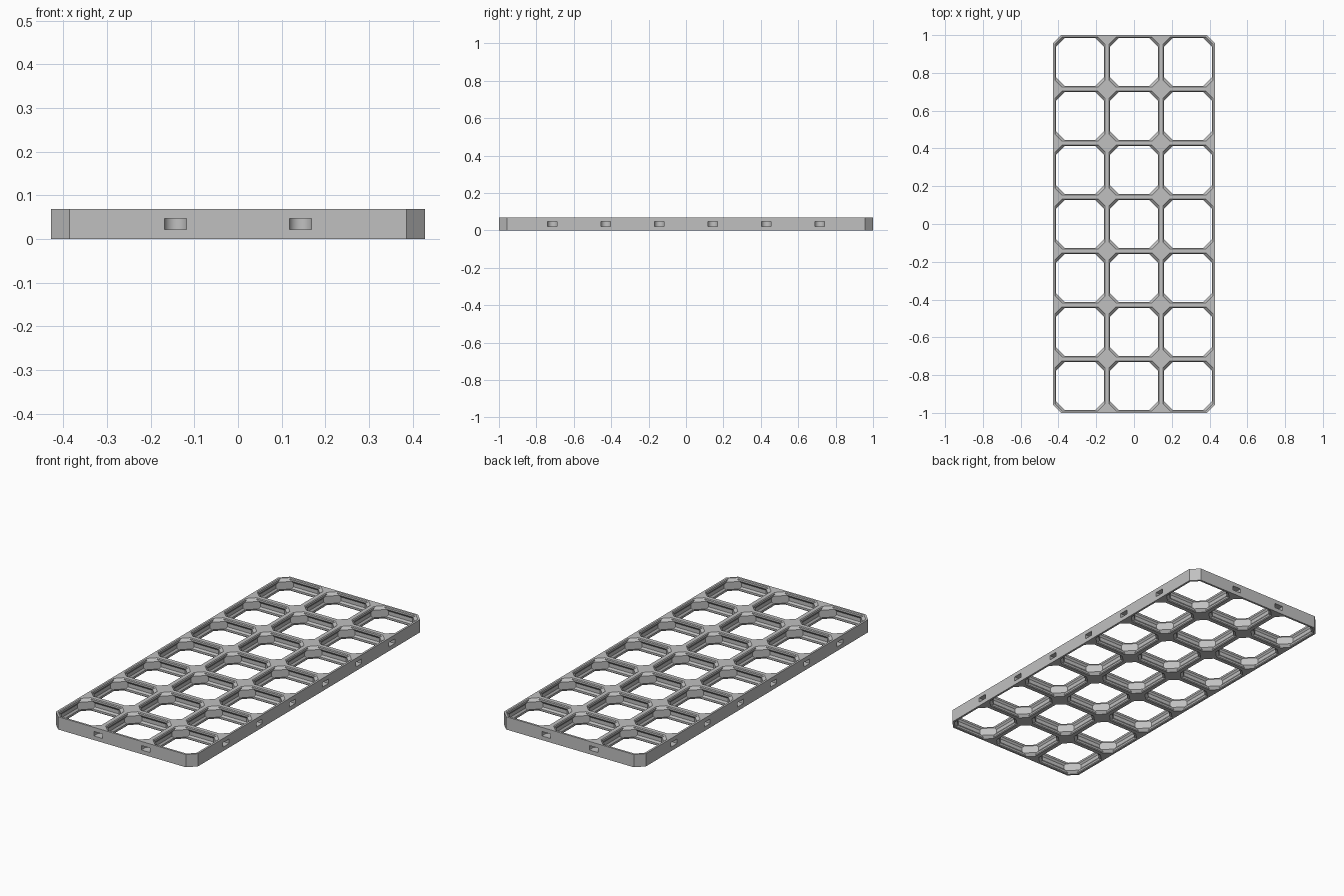
import bpy, bmesh, math

if "Cube" in bpy.data.objects:
    bpy.data.objects.remove(bpy.data.objects["Cube"])

COLS, ROWS = 3, 7
S = 2 / (28 * ROWS)              # model units per millimetre
H, CELL, CHAMFER = 6.8, 14.0, 4.2  # board height, half cell, board corner cut

grey = bpy.data.materials.new("grey plastic")
grey.diffuse_color = (0.53, 0.53, 0.53, 1)
grey.use_nodes = True
grey.node_tree.nodes["Principled BSDF"].inputs["Base Color"].default_value = grey.diffuse_color

# Opening profile: height, wall inset, corner inset along the cell side
LOWER = [(0, 1.1, 5.68), (0.4, 1.5, 6.25), (1.4, 1.5, 7.66), (2.4, 0.8, 7.66)]
PROFILE = LOWER + [(H - z, w, a) for z, w, a in reversed(LOWER)]
QUADRANTS = [(1, 1), (-1, 1), (-1, -1), (1, -1)]


def octagon(half, cuts):
    """Square of given half width with its four corners cut, counterclockwise."""
    pts = []
    for (sx, sy), c in zip(QUADRANTS, cuts):
        a, b = (sx * half, sy * (half - c)), (sx * (half - c), sy * half)
        pts += [a, b] if sx * sy > 0 else [b, a]
    return pts


def make_object(name, bm):
    bmesh.ops.recalc_face_normals(bm, faces=bm.faces)
    mesh = bpy.data.meshes.new(name)
    bm.to_mesh(mesh)
    bm.free()
    ob = bpy.data.objects.new(name, mesh)
    bpy.context.collection.objects.link(ob)
    mesh.materials.append(grey)
    return ob


# Grid board: every cell is an octagonal opening lofted through the profile
bm = bmesh.new()
for i in range(COLS):
    for j in range(ROWS):
        cx, cy = (2 * i - COLS + 1) * CELL, (2 * j - ROWS + 1) * CELL
        side = {(1, 0): i == COLS - 1, (-1, 0): i == 0,
                (0, 1): j == ROWS - 1, (0, -1): j == 0}
        cuts = [CHAMFER if side[(sx, 0)] and side[(0, sy)] else 0
                for sx, sy in QUADRANTS]

        def ring(pts, z):
            return [bm.verts.new(((cx + x) * S, (cy + y) * S, z * S)) for x, y in pts]

        outer = octagon(CELL, cuts)
        loops = [ring(outer, 0)]
        loops += [ring(octagon(CELL - w, [a - 2 * w] * 4), z) for z, w, a in PROFILE]
        loops.append(ring(outer, H))
        for lo, hi in zip(loops, loops[1:]):
            for k in range(8):
                n = (k + 1) % 8
                bm.faces.new((lo[k], lo[n], hi[n], hi[k]))
        # Outer rim, only where the cell touches the board edge
        sides = [(0, 1), (-1, 0), (0, -1), (1, 0)]
        for k in range(8):
            rim = cuts[k // 2] > 0 if k % 2 == 0 else side[sides[k // 2]]
            if rim:
                n = (k + 1) % 8
                bm.faces.new((loops[0][k], loops[0][n], loops[-1][n], loops[-1][k]))
bmesh.ops.remove_doubles(bm, verts=bm.verts, dist=1e-5)
board = make_object("grid_board", bm)

# Connector slots: round-ended pockets at each grid line along the rim
slot = [(-0.5, -2.48), (0, -2.48), (0.8, -2.5), (1.6, -2.57)]
slot += [(2.5 + 2.6 * math.cos(t), 2.6 * math.sin(t))
         for t in (math.pi * (k / 16 - 0.5) for k in range(17))]
slot += [(1.6, 2.57), (0.8, 2.5), (0, 2.48), (-0.5, 2.48)]

bm = bmesh.new()


def cut_slot(x, y, angle):
    c, s = math.cos(angle), math.sin(angle)
    vs = [bm.verts.new(((x + d * c - w * s) * S, (y + d * s + w * c) * S, (H / 2 - 1.2) * S))
          for d, w in slot]
    face = bm.faces.new(vs)
    ext = bmesh.ops.extrude_face_region(bm, geom=[face])
    top = [g for g in ext["geom"] if isinstance(g, bmesh.types.BMVert)]
    bmesh.ops.translate(bm, verts=top, vec=(0, 0, 2.4 * S))


for k in range(1, COLS):
    x = (2 * k - COLS) * CELL
    cut_slot(x, -ROWS * CELL, math.pi / 2)
    cut_slot(x, ROWS * CELL, -math.pi / 2)
for k in range(1, ROWS):
    y = (2 * k - ROWS) * CELL
    cut_slot(-COLS * CELL, y, 0)
    cut_slot(COLS * CELL, y, math.pi)
cutter = make_object("slot_cutter", bm)
cutter.hide_render = True

mod = board.modifiers.new("connector slots", "BOOLEAN")
mod.operation, mod.solver, mod.object = "DIFFERENCE", "EXACT", cutter
bpy.context.view_layer.objects.active = board
board.select_set(True)
bpy.ops.object.modifier_apply(modifier=mod.name)
bpy.data.objects.remove(cutter)
bpy.ops.object.shade_smooth_by_angle(angle=math.radians(20))
